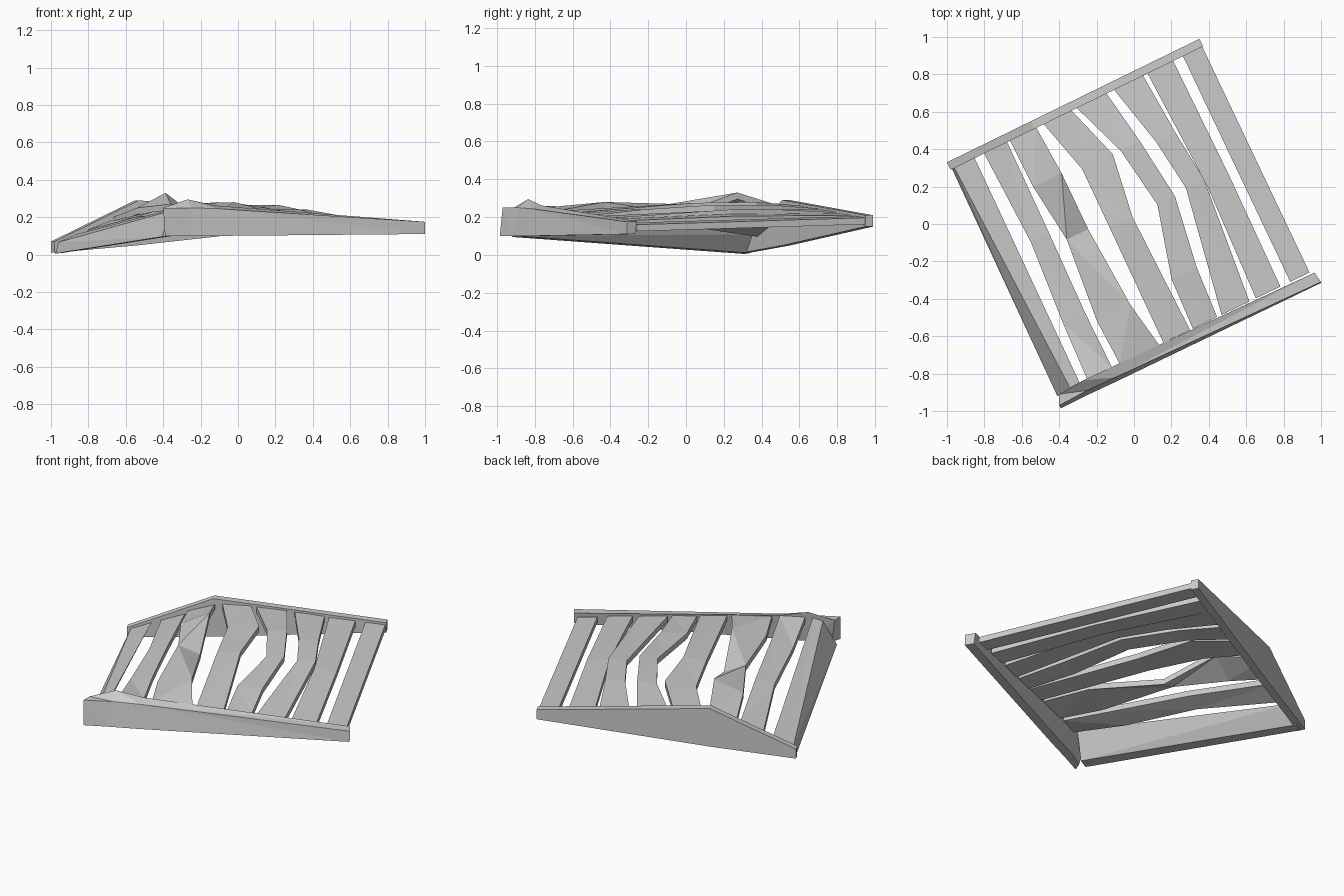
import bpy, bmesh
from mathutils import Vector

ORIGIN = Vector((-1, 0.33, 0))
ALONG = Vector((1.38, 0.665, 0))     # along the rails
ACROSS = Vector((0.62, -1.305, 0))   # from back rail to front rail


def P(u, v, z):
    return ORIGIN + ALONG * u + ACROSS * v + Vector((0, 0, z))


def loft(name, rings):
    """Skin a series of four-point rings and cap both ends."""
    bm = bmesh.new()
    vs = [[bm.verts.new(p) for p in r] for r in rings]
    for a, b in zip(vs, vs[1:]):
        for i in range(4):
            j = (i + 1) % 4
            bm.faces.new((a[i], a[j], b[j], b[i]))
    bm.faces.new(vs[0])
    bm.faces.new(vs[-1])
    bmesh.ops.triangulate(bm, faces=bm.faces[:])
    bmesh.ops.recalc_face_normals(bm, faces=bm.faces[:])
    me = bpy.data.meshes.new(name)
    bm.to_mesh(me)
    bm.free()
    ob = bpy.data.objects.new(name, me)
    bpy.context.collection.objects.link(ob)
    return ob


def slat(name, stations, t=0.035):
    """Warped board: stations of (v, left u, right u, left z, right z)."""
    loft(name, [(P(a, v, za), P(b, v, zb), P(b, v, zb - t), P(a, v, za - t))
                for v, a, b, za, zb in stations])


# Back rail: straight underside, top edge bulging upward
INWARD = Vector((0.02, -0.04, 0))
rings = []
for x, y, lo, hi in ((-1, 0.33, 0.01, 0.07), (-0.55, 0.55, 0.05, 0.29),
                     (0.35, 0.99, 0.15, 0.21)):
    a, b = Vector((x, y, lo)), Vector((x, y, hi))
    rings.append((a, b, b + INWARD, a + INWARD))
loft("back_rail", rings)

# Front rail: tall at the left, lifted inner edge, tapering to the right
loft("front_rail", [
    ((-0.39, -0.985, 0.10), (-0.40, -0.97, 0.25), (-0.40, -0.91, 0.25), (-0.37, -0.93, 0.10)),
    ((-0.25, -0.915, 0.10), (-0.25, -0.89, 0.25), (-0.27, -0.835, 0.295), (-0.26, -0.86, 0.10)),
    ((-0.10, -0.845, 0.10), (-0.10, -0.82, 0.245), (-0.12, -0.765, 0.262), (-0.11, -0.79, 0.10)),
    ((1.00, -0.315, 0.11), (1.00, -0.31, 0.175), (0.965, -0.26, 0.178), (0.97, -0.27, 0.11)),
])

# Left end beam: twists from a flat top at the back to a steep outer face
loft("left_beam", [
    ((-0.98, 0.31, 0.005), (-0.965, 0.31, 0.065), (-0.86, 0.37, 0.11), (-0.93, 0.34, 0.01)),
    ((-0.41, -0.92, 0.095), (-0.34, -0.88, 0.24), (-0.29, -0.85, 0.26), (-0.35, -0.89, 0.10)),
])

# Cross slats, left to right
slats = [
    [(0.02, .13, .22, .13, .18), (0.40, .145, .216, .20, .23),
     (0.72, .125, .21, .22, .25), (0.95, .117, .213, .26, .26)],
    [(0.02, .231, .333, .20, .25), (0.22, .235, .345, .25, .33),
     (0.45, .262, .345, .27, .22), (0.77, .235, .365, .25, .28),
     (0.95, .243, .395, .25, .24)],
    [(0.02, .36, .468, .26, .26), (0.24, .416, .535, .26, .28),
     (0.48, .415, .503, .265, .275), (0.95, .412, .515, .235, .225)],
    [(0.02, .488, .605, .255, .245), (0.24, .565, .64, .26, .265),
     (0.48, .60, .668, .255, .265), (0.75, .533, .63, .24, .24),
     (0.95, .526, .62, .22, .21)],
    [(0.02, .634, .748, .24, .225), (0.27, .69, .765, .24, .24),
     (0.47, .715, .785, .235, .24), (0.95, .637, .745, .205, .195)],
    [(0.02, .765, .865, .22, .21), (0.5, .785, .87, .215, .205),
     (0.95, .77, .865, .19, .18)],
    [(0.02, .903, .978, .205, .197), (0.95, .903, .978, .17, .16)],
]
for i, s in enumerate(slats):
    slat(f"slat_{i + 1}", s)
